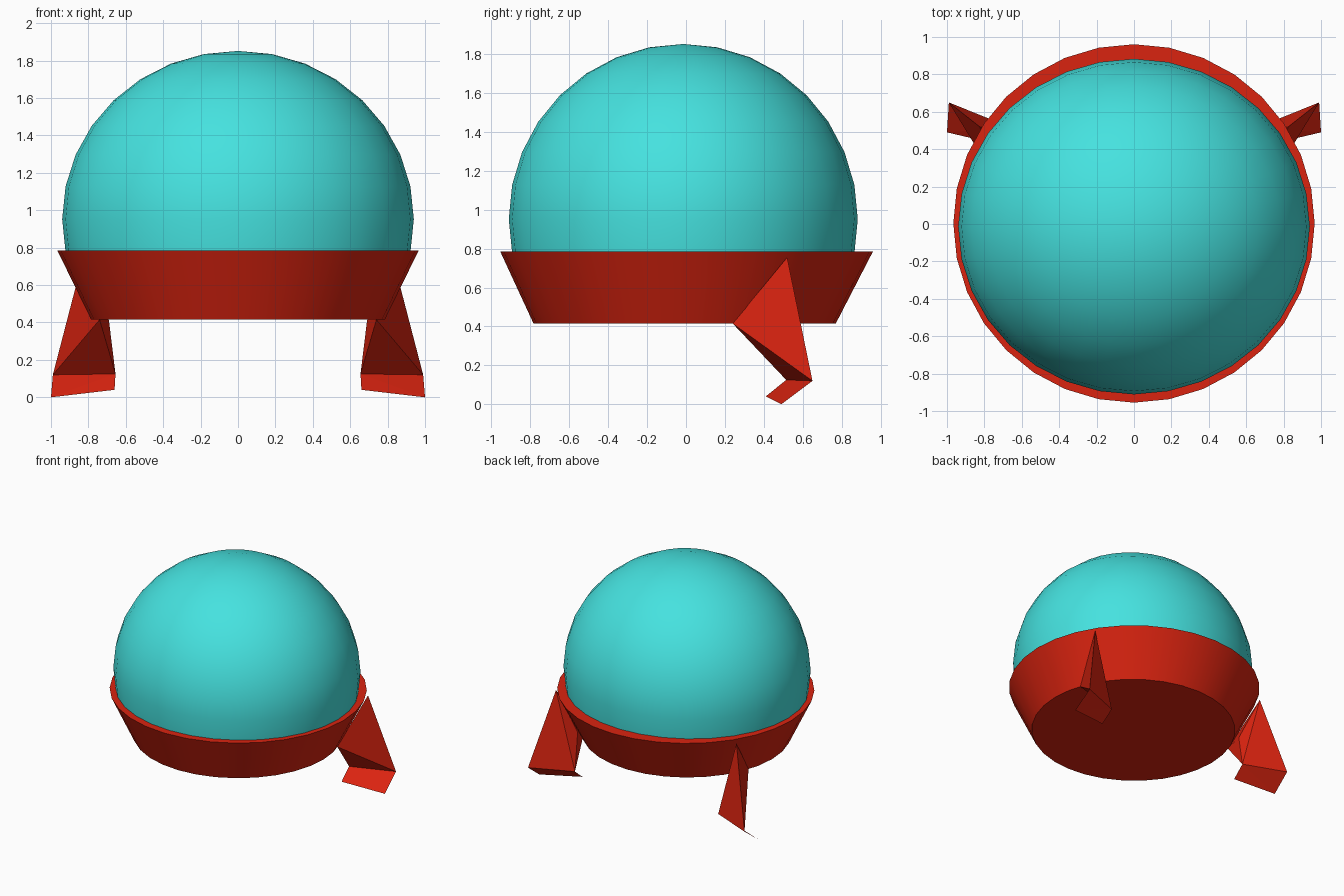
import bpy, bmesh
from math import radians, sin, cos, pi

if "Cube" in bpy.data.objects:
    bpy.data.objects.remove(bpy.data.objects["Cube"])


def material(name, color):
    m = bpy.data.materials.new(name)
    m.diffuse_color = color
    m.use_nodes = True
    m.node_tree.nodes["Principled BSDF"].inputs["Base Color"].default_value = m.diffuse_color
    return m


teal = material("teal", (0.06, 0.76, 0.74, 1))
red = material("red", (0.70, 0.017, 0.005, 1))


def finish(bm, name, mat, normals=True):
    if normals:
        bmesh.ops.recalc_face_normals(bm, faces=bm.faces)
    me = bpy.data.meshes.new(name)
    bm.to_mesh(me)
    bm.free()
    me.materials.append(mat)
    ob = bpy.data.objects.new(name, me)
    bpy.context.collection.objects.link(ob)
    return ob


def smooth(ob, angle):
    bpy.context.view_layer.objects.active = ob
    ob.select_set(True)
    bpy.ops.object.shade_smooth_by_angle(angle=radians(angle))
    ob.select_set(False)


# Dome: slightly flattened sphere, cut off inside the bowl
bm = bmesh.new()
bmesh.ops.create_uvsphere(bm, u_segments=32, v_segments=16, radius=1)
bmesh.ops.delete(bm, geom=[v for v in bm.verts if v.co.z < -0.3], context='VERTS')
for v in bm.verts:
    v.co = (v.co.x * 0.94, v.co.y * 0.897 - 0.014, v.co.z * 0.9 + 0.952)
smooth(finish(bm, "dome", teal), 30)

# Bowl: tapered, capped ring under the dome
bm = bmesh.new()
rings = []
for z, rx, ry, cy in ((0.415, 0.785, 0.777, -0.007), (0.785, 0.966, 0.958, 0.003)):
    rings.append([bm.verts.new((rx * cos(i * pi / 16), ry * sin(i * pi / 16) + cy, z))
                  for i in range(32)])
for i in range(32):
    j = (i + 1) % 32
    bm.faces.new((rings[0][i], rings[0][j], rings[1][j], rings[1][i]))
bm.faces.new(rings[0][::-1])
bm.faces.new(rings[1])
smooth(finish(bm, "bowl", red), 30)

# Legs: faceted wedge from the bowl to the ankle, with a folded foot plate
T, E, F = (0.825, 0.52, 0.755), (0.74, 0.24, 0.415), (0.69, 0.43, 0.41)
C, D = (0.99, 0.65, 0.12), (0.655, 0.515, 0.125)
A, B = (1.0, 0.49, 0.0), (0.66, 0.41, 0.04)
for side, s in (("left", -1), ("right", 1)):
    def part(points, faces, name):
        bm = bmesh.new()
        vs = [bm.verts.new((x * s, y, z)) for x, y, z in points]
        for f in faces:
            bm.faces.new([vs[i] for i in f])
        finish(bm, name, red)

    part((T, E, F, C, D),
         ((0, 1, 3), (1, 4, 3), (1, 2, 4), (0, 3, 4), (0, 4, 2), (0, 2, 1)),
         side + "_leg")
    part((A, B, D, C), ((0, 1, 2), (0, 2, 3)), side + "_foot")
